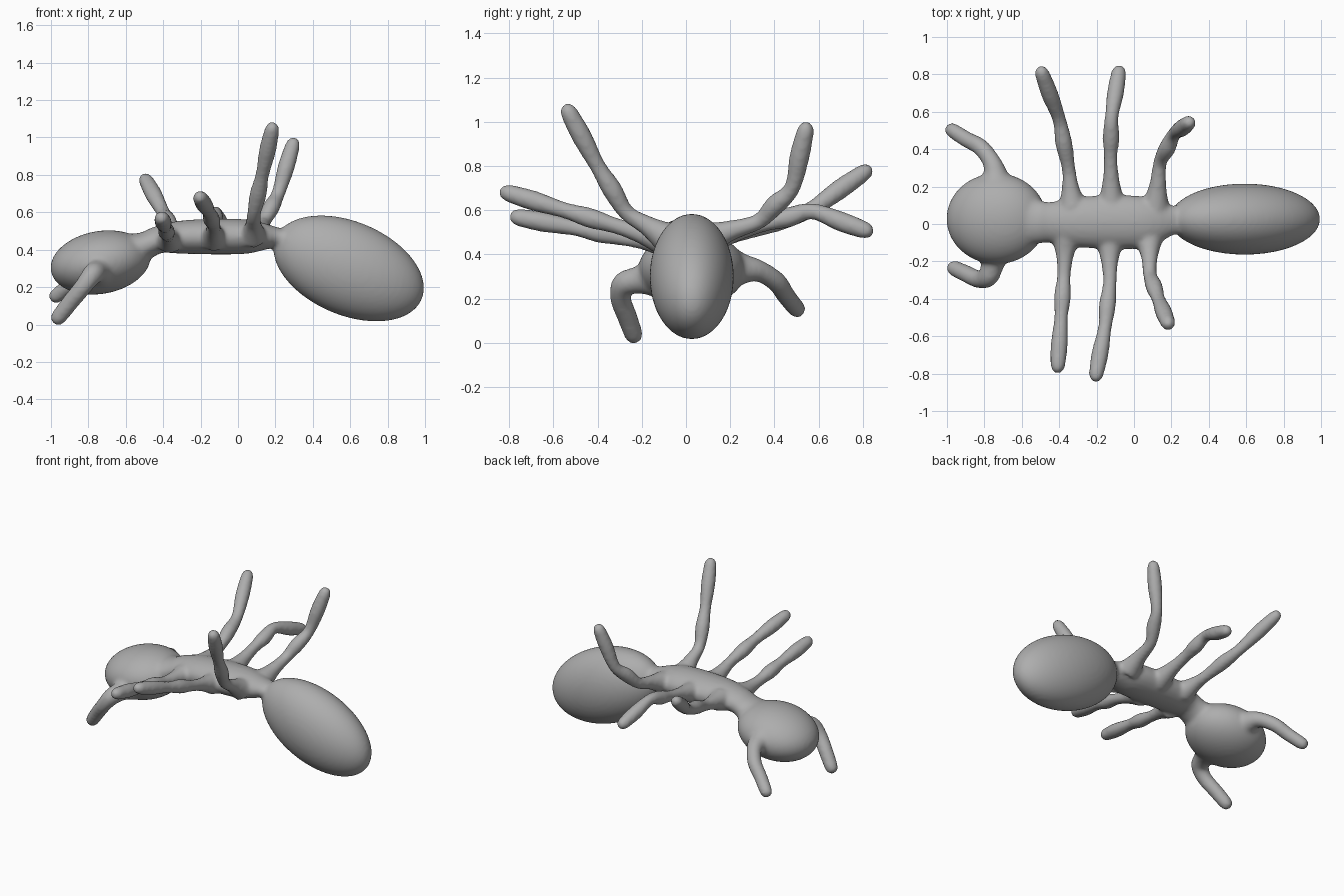
import bpy, bmesh, math
from mathutils import Vector, Matrix

if "Cube" in bpy.data.objects:
    bpy.data.objects.remove(bpy.data.objects["Cube"])

grey = bpy.data.materials.new("warm grey")
grey.diffuse_color = (0.42, 0.42, 0.42, 1)
grey.use_nodes = True
grey.node_tree.nodes["Principled BSDF"].inputs["Base Color"].default_value = grey.diffuse_color

bm = bmesh.new()


def ellipsoid(center, radii, tilt):
    """Ellipsoid tilted about the y axis."""
    m = (Matrix.Translation(center) @ Matrix.Rotation(math.radians(tilt), 4, 'Y')
         @ Matrix.Diagonal((*radii, 1)))
    bmesh.ops.create_uvsphere(bm, u_segments=48, v_segments=32, radius=1, matrix=m)


def spline(a, b, c, d, t):
    return 0.5 * (2 * b + (c - a) * t + (2 * a - 5 * b + 4 * c - d) * t * t
                  + (3 * b - a - 3 * c + d) * t ** 3)


def tube(points, flat=1.0, steps=8, sides=20):
    """Smooth tube through (x, y, z, radius) points; flat scales its height."""
    p = [Vector(q) for q in points]
    p = [2 * p[0] - p[1]] + p + [2 * p[-1] - p[-2]]
    path = [spline(*p[i:i + 4], k / steps) for i in range(len(p) - 3) for k in range(steps)]
    path.append(p[-2])
    # rounded tip
    r = path[-1][3]
    way = (path[-1].xyz - path[-2].xyz).normalized()
    end = path[-1].xyz - way * r
    path = [q for q in path if (q.xyz - end).dot(way) < 0 or (q.xyz - end).length > 3 * r]
    path += [Vector((*(end + way * r * math.sin(a)), r * math.cos(a)))
             for a in (0, 0.4, 0.8, 1.15, 1.45)]
    rings = []
    for i, q in enumerate(path):
        d = (path[min(i + 1, len(path) - 1)].xyz - path[max(i - 1, 0)].xyz).normalized()
        ref = Vector((0, 0, 1)) if abs(d.z) < 0.95 else Vector((1, 0, 0))
        u = d.cross(ref).normalized()
        v = u.cross(d)
        rings.append([bm.verts.new(q.xyz + q[3] * (u * math.cos(t) + v * flat * math.sin(t)))
                      for t in (2 * math.pi * j / sides for j in range(sides))])
    for a, b in zip(rings, rings[1:]):
        for j in range(sides):
            k = (j + 1) % sides
            bm.faces.new((a[j], a[k], b[k], b[j]))
    bm.faces.new(rings[0][::-1])
    bm.faces.new(rings[-1])


def limb(root, flare, joints):
    """Leg or feeler: flared root, pinched joints and swollen segments."""
    pts = [Vector(root)] + [Vector(j) for j in joints]
    out = [(*pts[0], flare)]
    for i in range(1, len(pts)):
        mid = (pts[i - 1] + pts[i]) / 2
        out += [(*mid, 0.046), (*pts[i], 0.037)]
    tube(out)


# head and abdomen
ellipsoid((-0.735, 0.028, 0.332), (0.27, 0.243, 0.168), -10)
ellipsoid((0.592, 0.026, 0.30), (0.425, 0.19, 0.25), 22.9)

# thorax with narrow neck and waist
tube([(-0.62, 0.02, 0.38, 0.16), (-0.50, 0.01, 0.42, 0.115), (-0.42, 0.01, 0.455, 0.112),
      (-0.30, 0.01, 0.467, 0.135), (-0.12, 0.01, 0.47, 0.145), (0.04, 0.01, 0.47, 0.14),
      (0.14, 0.015, 0.47, 0.11), (0.22, 0.02, 0.465, 0.078), (0.36, 0.02, 0.42, 0.10)], flat=0.66)

# legs on the back side
limb((-0.33, 0.10, 0.47), 0.075, [(-0.35, 0.30, 0.51), (-0.40, 0.56, 0.60), (-0.505, 0.84, 0.795)])
limb((-0.12, 0.10, 0.47), 0.075, [(-0.125, 0.36, 0.54), (-0.12, 0.57, 0.595), (-0.075, 0.85, 0.495)])
limb((0.115, 0.09, 0.47), 0.075, [(0.14, 0.33, 0.55), (0.215, 0.48, 0.70), (0.305, 0.55, 1.00)])

# legs on the front side
limb((-0.365, -0.08, 0.45), 0.075, [(-0.375, -0.28, 0.475), (-0.39, -0.50, 0.52), (-0.41, -0.80, 0.575)])
limb((-0.13, -0.09, 0.46), 0.075, [(-0.13, -0.32, 0.53), (-0.155, -0.55, 0.60), (-0.21, -0.845, 0.69)])
limb((0.08, -0.08, 0.47), 0.075, [(0.085, -0.27, 0.59), (0.13, -0.40, 0.80), (0.19, -0.55, 1.08)])

# feelers, bent forward and down
tube([(-0.74, 0.16, 0.34, 0.13), (-0.74, 0.25, 0.335, 0.075), (-0.76, 0.33, 0.325, 0.05),
      (-0.82, 0.41, 0.275, 0.046), (-0.90, 0.455, 0.21, 0.043), (-1.0, 0.52, 0.13, 0.04)])
tube([(-0.74, -0.12, 0.30, 0.11), (-0.755, -0.21, 0.285, 0.065), (-0.78, -0.28, 0.265, 0.056),
      (-0.83, -0.295, 0.20, 0.048), (-0.90, -0.265, 0.115, 0.046), (-0.985, -0.225, 0.005, 0.042)])

# blend all parts into one smooth skin
bmesh.ops.recalc_face_normals(bm, faces=bm.faces)
mesh = bpy.data.meshes.new("insect_body")
bm.to_mesh(mesh)
bm.free()
mesh.materials.append(grey)
body = bpy.data.objects.new("insect_body", mesh)
bpy.context.collection.objects.link(body)
remesh = body.modifiers.new("skin", 'REMESH')
remesh.mode = 'VOXEL'
remesh.voxel_size = 0.012
remesh.use_smooth_shade = True
soften = body.modifiers.new("soften", 'SMOOTH')
soften.factor = 0.5
soften.iterations = 10
